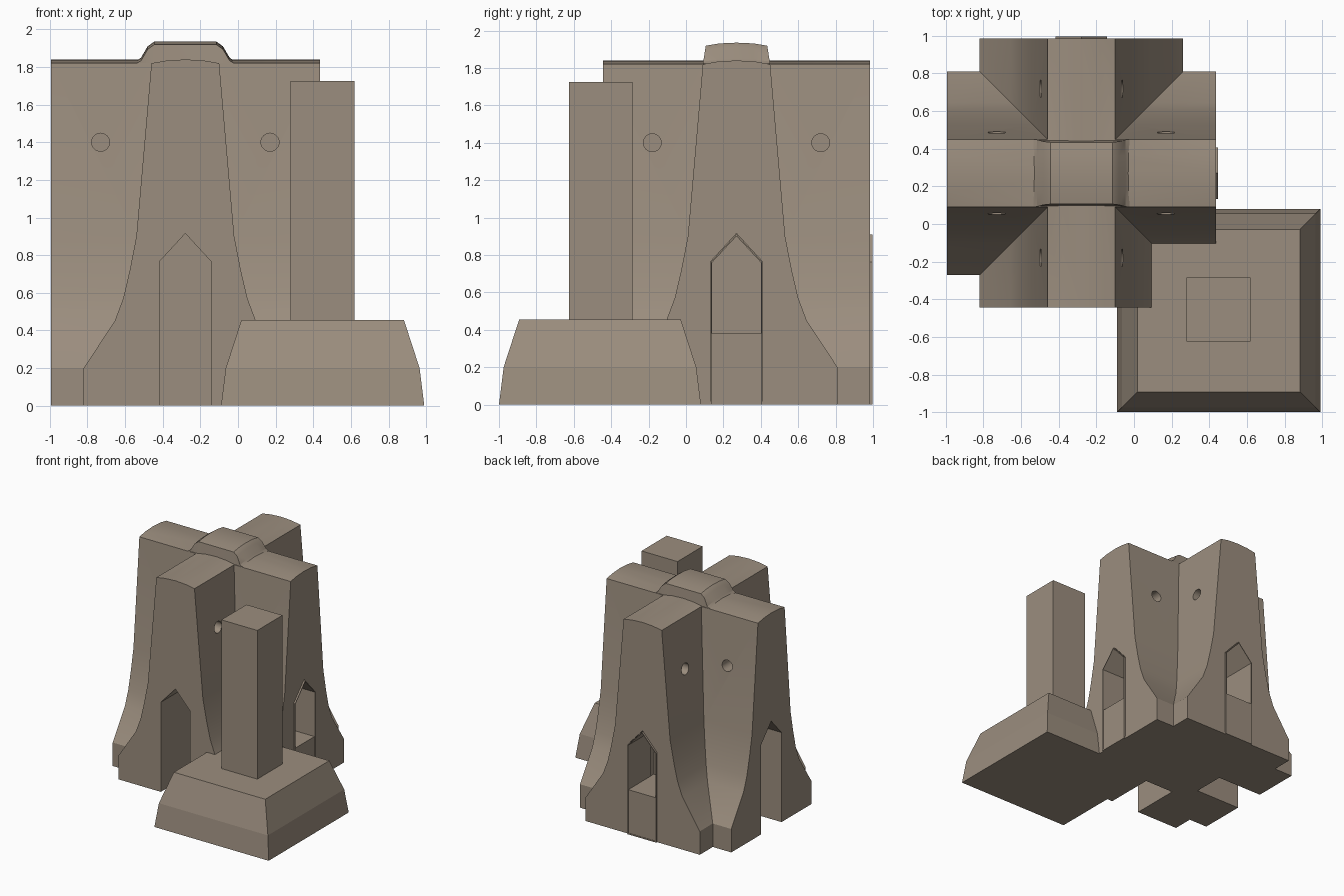
import bpy, bmesh, math
from mathutils import Matrix, Vector

cube = bpy.data.objects.get("Cube")
if cube:
    bpy.data.objects.remove(cube, do_unlink=True)

stone = bpy.data.materials.new("warm_grey_stone")
stone.use_nodes = True
COLOUR = (0.33, 0.27, 0.21, 1)
stone.diffuse_color = COLOUR
stone.node_tree.nodes["Principled BSDF"].inputs["Base Color"].default_value = COLOUR

CENTRE = Vector((-0.28, 0.27, 0))
HALF = 0.715


def add(name, bm):
    bmesh.ops.recalc_face_normals(bm, faces=bm.faces)
    mesh = bpy.data.meshes.new(name)
    bm.to_mesh(mesh)
    bm.free()
    mesh.materials.append(stone)
    ob = bpy.data.objects.new(name, mesh)
    bpy.context.collection.objects.link(ob)
    return ob


def loft(name, rings, matrix=Matrix()):
    """Skin closed rings of points and cap both ends."""
    bm = bmesh.new()
    loops = [[bm.verts.new(matrix @ Vector(p)) for p in r] for r in rings]
    n = len(loops[0])
    for a, b in zip(loops, loops[1:]):
        for i in range(n):
            bm.faces.new((a[i], a[(i + 1) % n], b[(i + 1) % n], b[i]))
    bm.faces.new(loops[0])
    bm.faces.new(loops[-1])
    return add(name, bm)


def prism(name, profile, v0, v1, matrix):
    return loft(name, [[(u, v, z) for u, z in profile] for v in (v0, v1)], matrix)


def square(x0, x1, y0, y1, z):
    return [(x0, y0, z), (x1, y0, z), (x1, y1, z), (x0, y1, z)]


def boolean(target, tool, operation):
    mod = target.modifiers.new(operation, 'BOOLEAN')
    mod.operation, mod.solver, mod.object = operation, 'EXACT', tool
    bpy.context.view_layer.objects.active = target
    bpy.ops.object.modifier_apply(modifier=mod.name)
    bpy.data.objects.remove(tool, do_unlink=True)


def facing(quarter):
    """Frame whose local -y points out of one end of the cross."""
    return Matrix.Translation(CENTRE) @ Matrix.Rotation(quarter * math.pi / 2, 4, 'Z')


# Crossed walls with flared skirts and gently arched tops
side = [(0.54, 0), (0.54, 0.2), (0.375, 0.45), (0.33, 0.57), (0.295, 0.72),
        (0.26, 0.9), (0.18, 1.82), (0.1, 1.834)]
profile = side + [(0, 1.84)] + [(-u, z) for u, z in reversed(side)]
tower = prism("tower_cross_walls", profile, -HALF, HALF, facing(0))
boolean(tower, prism("cross_wall", profile, -HALF, HALF, facing(1)), 'UNION')

# Pointed doorway recesses in all four ends
def arch(w, spring, peak, base=0):
    return [(-w, base), (w, base), (w, spring), (0, peak), (-w, spring)]

for q in range(4):
    is_open = q in (0, 3)
    base = -0.1 if is_open else 0.02
    depth = 0.43 if is_open else 0.35
    cutter = prism("door_cutter", arch(0.138, 0.765, 0.915, base),
                   -HALF - 0.1, -HALF + depth, facing(q))
    boolean(tower, cutter, 'DIFFERENCE')

# Round sockets in both flanks of every arm
for q in range(4):
    for u in (-0.45, 0.45):
        bm = bmesh.new()
        bmesh.ops.create_cone(bm, cap_ends=True, segments=24, radius1=0.048,
                              radius2=0.048, depth=0.24)
        place = (facing(q) @ Matrix.Translation((u, -0.22, 1.4))
                 @ Matrix.Rotation(math.pi / 2, 4, 'X'))
        bmesh.ops.transform(bm, matrix=place, verts=bm.verts)
        boolean(tower, add("socket_cutter", bm), 'DIFFERENCE')

# Thin door linings and low sills on the back and left ends
for q, label in ((1, "left"), (2, "back")):
    frame = prism(label + "_door_lining", arch(0.136, 0.763, 0.91),
                  -HALF - 0.012, -HALF + 0.3, facing(q))
    hole = prism("lining_cutter", arch(0.13, 0.76, 0.9, 0.01),
                 -HALF - 0.1, -HALF + 0.4, facing(q))
    boolean(frame, hole, 'DIFFERENCE')
    sill = [(-0.132, 0), (0.132, 0), (0.132, 0.38), (-0.132, 0.38)]
    prism(label + "_door_sill", sill, -HALF - 0.008, -HALF + 0.34, facing(q))

# Raised saddle over the crossing
half_saddle = [(-0.255, 1.836), (-0.235, 1.85), (-0.2, 1.91), (-0.165, 1.935)]
stations = half_saddle + [(-u, h) for u, h in reversed(half_saddle)]
rings = []
for u, h in stations:
    edge = max(1.822, h - 0.016)
    half_top = 0.18 - 0.16 * (edge - 1.82)
    ring = [(u, -0.178, 1.78), (u, -half_top, edge), (u, -0.09, h - 0.004), (u, 0, h),
            (u, 0.09, h - 0.004), (u, half_top, edge), (u, 0.178, 1.78)]
    rings.append(ring)
saddle = loft("crossing_saddle", rings, facing(0))

# Corner plinth with sloped sides and the square pillar on it
loft("corner_plinth", [square(-0.09 + d, 0.99 - d, -1 + d, 0.08 - d, z)
                       for d, z in ((0, 0), (0.025, 0.2), (0.108, 0.455))])
loft("square_pillar", [square(0.28, 0.62, -0.625, -0.285, z) for z in (0.44, 1.725)])

# Soften the curved skirts and sockets while keeping edges crisp
for ob in (tower, saddle):
    bpy.ops.object.select_all(action='DESELECT')
    ob.select_set(True)
    bpy.context.view_layer.objects.active = ob
    bpy.ops.object.shade_smooth_by_angle(angle=math.radians(25))
